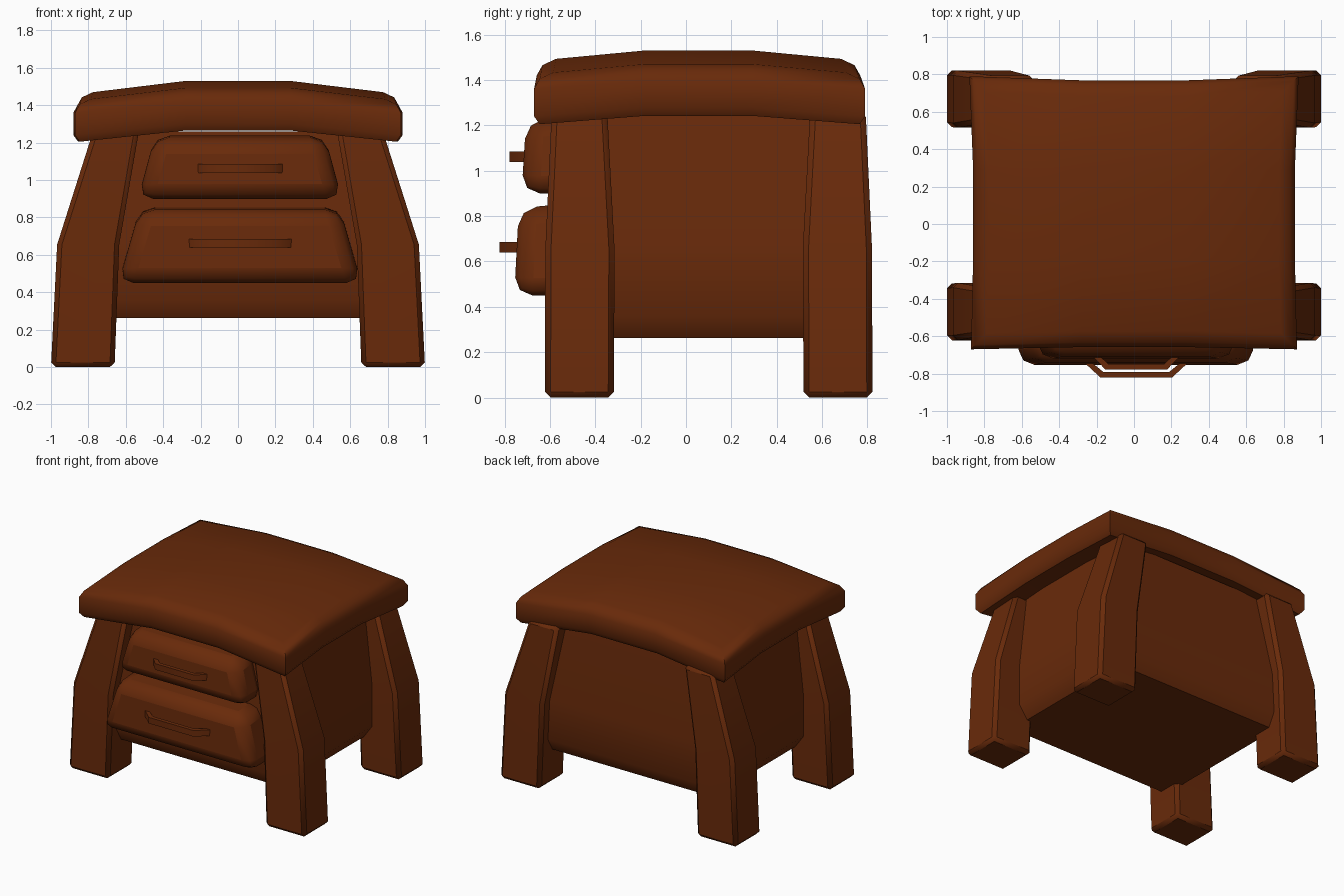
import bpy, bmesh, math

if "Cube" in bpy.data.objects:
    bpy.data.objects.remove(bpy.data.objects["Cube"])

wood = bpy.data.materials.new("brown wood")
wood.diffuse_color = (0.14, 0.023, 0.003, 1)
wood.use_nodes = True
wood.node_tree.nodes["Principled BSDF"].inputs["Base Color"].default_value = wood.diffuse_color


def finish(name, bm, bevel=0, segments=1):
    """Turn a bmesh into a named object with softened edges."""
    bmesh.ops.recalc_face_normals(bm, faces=bm.faces)
    me = bpy.data.meshes.new(name)
    bm.to_mesh(me)
    bm.free()
    me.materials.append(wood)
    ob = bpy.data.objects.new(name, me)
    bpy.context.collection.objects.link(ob)
    if bevel:
        m = ob.modifiers.new("bevel", 'BEVEL')
        m.width, m.segments = bevel, segments
        m.limit_method, m.angle_limit = 'ANGLE', math.radians(50)
    bpy.ops.object.select_all(action='DESELECT')
    ob.select_set(True)
    bpy.context.view_layer.objects.active = ob
    bpy.ops.object.shade_smooth_by_angle(angle=math.radians(50))
    return ob


def loft(name, rings, bevel=0, segments=1):
    """Skin a stack of equal rings and cap both ends."""
    bm = bmesh.new()
    vs = [[bm.verts.new(p) for p in r] for r in rings]
    n = len(vs[0])
    for a, b in zip(vs, vs[1:]):
        for i in range(n):
            j = (i + 1) % n
            bm.faces.new((a[i], a[j], b[j], b[i]))
    bm.faces.new(vs[0])
    bm.faces.new(vs[-1])
    return finish(name, bm, bevel, segments)


def rect(x0, x1, y0, y1, z):
    return [(x0, y0, z), (x1, y0, z), (x1, y1, z), (x0, y1, z)]


# Arched table top: a 4 x 4 grid with pinched sides and rounded rim
def table_top():
    bm = bmesh.new()
    levels = [(0.025, 1.205), (0.0, 1.24), (0.0, 1.36), (0.025, 1.405), (0.085, 1.433)]
    perim = [(0, 0), (1, 0), (2, 0), (3, 0), (3, 1), (3, 2),
             (3, 3), (2, 3), (1, 3), (0, 3), (0, 2), (0, 1)]
    inner = [(1, 1), (2, 1), (1, 2), (2, 2)]

    def vert(i, j, inset, z):
        mx, my = i in (1, 2), j in (1, 2)
        x = (0.28 if mx else 0.88 - inset - 0.02 * my) * (1 if i > 1 else -1)
        y = (0.235 if my else 0.735 - inset - 0.022 * mx) * (1 if j > 1 else -1)
        if j == 0 and not mx:  # front corners are slightly blunted
            x, y = x * 0.99, y + 0.01
        return bm.verts.new((x, y + 0.055, z + 0.06 * mx + 0.037 * my))

    grids = []
    for k, (inset, z) in enumerate(levels):
        keys = perim + (inner if k in (0, len(levels) - 1) else [])
        grids.append({c: vert(*c, inset, z) for c in keys})
    for a, b in zip(grids, grids[1:]):
        for p, q in zip(perim, perim[1:] + perim[:1]):
            bm.faces.new((a[p], a[q], b[q], b[p]))
    for g in (grids[0], grids[-1]):
        for i in range(3):
            for j in range(3):
                bm.faces.new((g[i, j], g[i + 1, j], g[i + 1, j + 1], g[i, j + 1]))
    return finish("table_top", bm)


table_top()

# Cabinet body, tapering upward with a chamfered base
loft("cabinet_body", [
    rect(-0.70, 0.70, -0.48, 0.68, 0.262),
    rect(-0.77, 0.77, -0.54, 0.74, 0.36),
    rect(-0.77, 0.77, -0.535, 0.735, 0.67),
    rect(-0.68, 0.68, -0.48, 0.68, 1.26)])

# Four bent legs, mirrored about x = 0 and y = 0.1
# (inner x, outer x, inner y, outer y measured from y = 0.1, z)
sections = [(0.66, 1.0, 0.418, 0.722, 0.0), (0.635, 0.967, 0.415, 0.72, 0.655),
            (0.53, 0.775, 0.447, 0.692, 1.26)]
for sx, side in ((-1, "left"), (1, "right")):
    for sy, end in ((-1, "front"), (1, "back")):
        loft(f"{end}_{side}_leg",
             [rect(sx * a, sx * b, 0.1 + sy * c, 0.1 + sy * d, z)
              for a, b, c, d, z in sections], 0.025)


# Padded drawer fronts, leaning back at the top, with rounded edges
def drawer(name, wide, narrow, z0, z1, front):
    rings = []
    for y, lean, drop in ((-0.46, 0, 0), (front, 0.02, 0.025)):
        rings.append([(0.01 - wide, y, z0), (0.01 + wide, y, z0),
                      (0.01 + narrow, y + lean, z1 - drop),
                      (0.01 - narrow, y + lean, z1 - drop)])
    loft(name, rings, 0.08, 2)


# Bracket handles cut from flat bent strips
def handle(name, half, flat, z, back, front, t=0.03):
    outer = [(-half, back), (-flat, front), (flat, front), (half, back)]
    inside = [(half - t * 1.3, back), (flat - t * 0.5, front + t),
              (-flat + t * 0.5, front + t), (-half + t * 1.3, back)]
    bm = bmesh.new()
    pts = outer + inside
    lo, hi = ([bm.verts.new((x + 0.012, y, z + s)) for x, y in pts] for s in (-0.023, 0.023))
    for i in range(8):
        j = (i + 1) % 8
        bm.faces.new((lo[i], lo[j], hi[j], hi[i]))
    for v in (lo, hi):
        for i in range(3):
            bm.faces.new((v[i], v[i + 1], v[6 - i], v[7 - i]))
    finish(name, bm)


drawer("upper_drawer", 0.545, 0.455, 0.90, 1.245, -0.725)
drawer("lower_drawer", 0.65, 0.535, 0.45, 0.86, -0.757)
handle("upper_handle", 0.24, 0.165, 1.062, -0.70, -0.778)
handle("lower_handle", 0.29, 0.19, 0.663, -0.73, -0.822)
